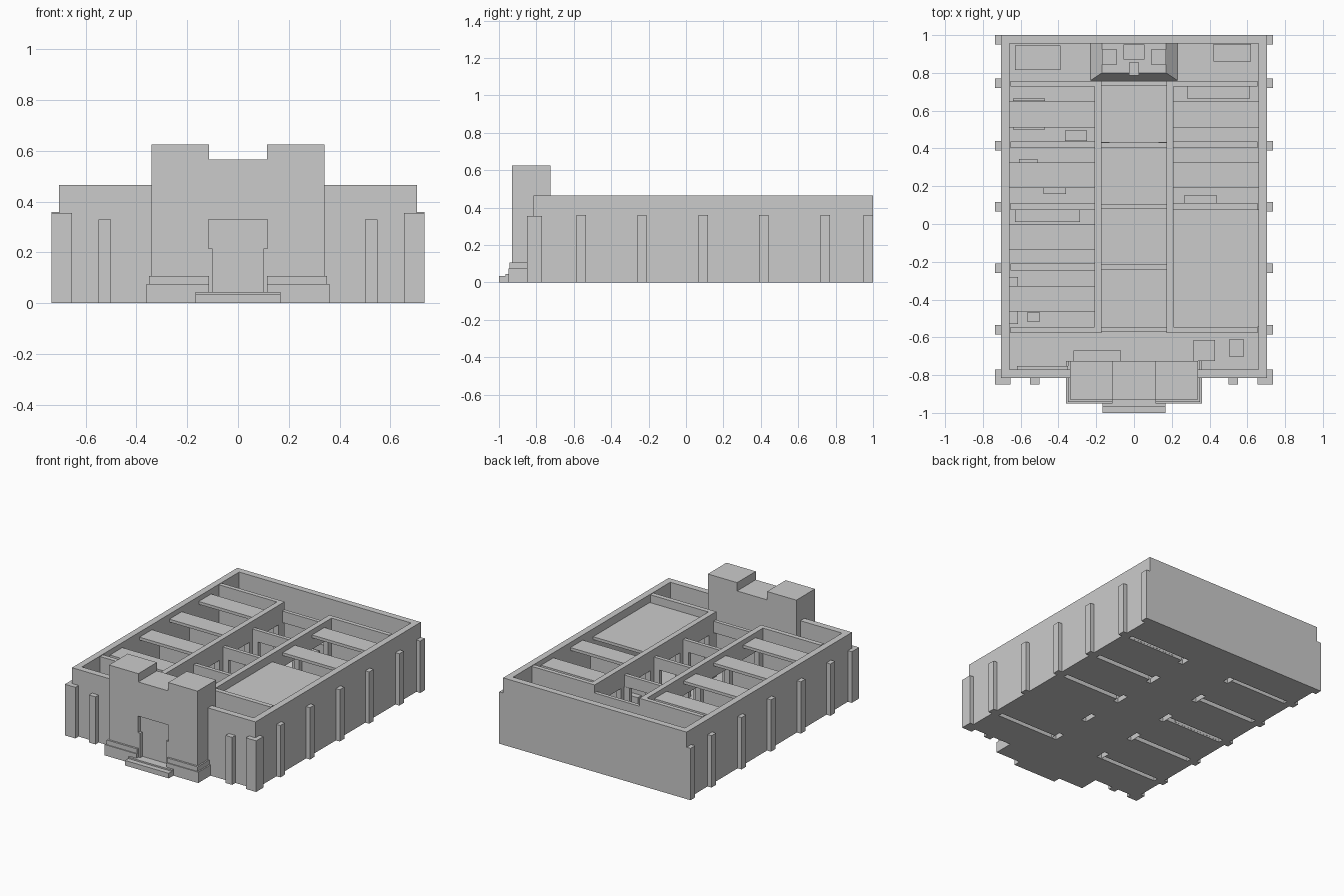
import bpy, bmesh

def finish(bm, name):
    me = bpy.data.meshes.new(name)
    bm.to_mesh(me)
    bm.free()
    ob = bpy.data.objects.new(name, me)
    bpy.context.collection.objects.link(ob)
    return ob

def boxes(name, items, open_base=False):
    """One object from boxes given as (x0, x1, y0, y1, z0, z1)."""
    bm = bmesh.new()
    for x0, x1, y0, y1, z0, z1 in items:
        vs = bmesh.ops.create_cube(bm, size=1)['verts']
        for v in vs:
            v.co.x = x1 if v.co.x > 0 else x0
            v.co.y = y1 if v.co.y > 0 else y0
            v.co.z = z1 if v.co.z > 0 else z0
    if open_base:
        bm.normal_update()
        base = [f for f in bm.faces if f.calc_center_median().z < 0.001]
        bmesh.ops.delete(bm, geom=base, context='FACES_ONLY')
    return finish(bm, name)

def prism(name, pts, lo, hi):
    """Extrude an x,z outline along y."""
    bm = bmesh.new()
    f = bm.faces.new([bm.verts.new((x, lo, z)) for x, z in pts])
    ext = bmesh.ops.extrude_face_region(bm, geom=[f])['geom']
    bmesh.ops.translate(bm, vec=(0, hi - lo, 0),
                        verts=[g for g in ext if isinstance(g, bmesh.types.BMVert)])
    bmesh.ops.recalc_face_normals(bm, faces=bm.faces[:])
    return finish(bm, name)

def both(items):
    """Add the mirror image in x of every box."""
    return items + [(-b[1], -b[0]) + tuple(b[2:]) for b in items]

TOP = 0.465
BEAMS = [0.42, 0.092, -0.228]
ROOMS = [0.58, 0.258, -0.07, -0.395]

# Outer walls
boxes("outer_walls", both([(0.66, 0.705, -0.815, 1.0, 0, TOP),
                           (0.34, 0.66, -0.815, -0.77, 0, TOP)]) + [
    (-0.66, 0.66, 0.955, 1.0, 0, TOP)])

# Cross walls closing the side wings, hollow from below
ends = both([(0.21, 0.655, 0.727, 0.757, 0, TOP),
             (0.21, 0.655, -0.578, -0.545, 0, TOP)])
boxes("wing_end_walls", ends, True)

# Lower partitions between rooms; the right wing has one long front room
parts = ([(-0.655, -0.21, c - 0.018, c + 0.018, 0, 0.36) for c in BEAMS] +
         [(0.21, 0.655, c - 0.018, c + 0.018, 0, 0.36) for c in BEAMS[:2]])
boxes("room_partitions", parts, True)

# Corridor walls: piers at each partition under a continuous upper band
piers = both([(0.172, 0.21, c - 0.05, c + 0.05, 0, 0.33) for c in BEAMS] +
             [(0.172, 0.21, 0.69, 0.757, 0, 0.33),
              (0.172, 0.21, -0.578, -0.50, 0, 0.33)])
boxes("corridor_piers", piers, True)
boxes("corridor_upper_walls", both([(0.172, 0.21, -0.578, 0.757, 0.33, TOP)]))

# Floor with slots beneath the hollow walls
floor = boxes("floor", [(-0.70, 0.70, -0.81, 0.995, 0.0, 0.015)])
cutter = boxes("floor_cutter", [b[:4] + (-0.1, 0.1) for b in ends + parts + piers])
cutter.hide_render = True
mod = floor.modifiers.new("slots", 'BOOLEAN')
mod.object = cutter
mod.operation = 'DIFFERENCE'
mod.solver = 'EXACT'
mod.use_self = True
bpy.context.view_layer.update()
deps = bpy.context.evaluated_depsgraph_get()
cut_mesh = bpy.data.meshes.new_from_object(floor.evaluated_get(deps))
floor.modifiers.clear()
floor.data = cut_mesh
bpy.data.objects.remove(cutter)

# Lintels and slim posts across the corridor
boxes("corridor_arches",
      [(-0.172, 0.172, c - 0.013, c + 0.013, 0.33, 0.41)
       for c in [0.745, 0.418, 0.092, -0.228, -0.56]] +
      both([(0.13, 0.172, c - 0.013, c + 0.013, 0.015, 0.33) for c in BEAMS]))

# Ceiling strips over rooms and the large ceiling panel
boxes("ceiling_strips",
      [(-0.66, -0.21, c - 0.068, c + 0.068, 0.41, 0.43) for c in ROOMS] +
      [(0.21, 0.66, c - 0.068, c + 0.068, 0.41, 0.43) for c in ROOMS[:2]])
boxes("large_room_ceiling", [(0.21, 0.66, -0.545, 0.077, 0.39, 0.41)])

# Buttresses along the sides, at the corners and on the front
side = [(0.70, 0.735, c - 0.025, c + 0.025, 0, 0.36)
        for c in [0.745, 0.415, 0.092, -0.235, -0.56]]
boxes("side_buttresses", both(side + [(0.70, 0.735, 0.95, 1.0, 0, 0.36)]))
boxes("front_buttresses", both([(0.655, 0.735, -0.85, -0.77, 0, 0.355),
                                (0.50, 0.55, -0.85, -0.81, 0, 0.33)]))

# Entrance tower: body, and a front layer with the door recess
tower = [(-0.34, 0), (0.34, 0), (0.34, 0.625), (0.115, 0.625),
         (0.115, 0.567), (-0.115, 0.567), (-0.115, 0.625), (-0.34, 0.625)]
prism("entrance_tower", tower, -0.905, -0.725)
front = [(-0.34, 0), (-0.10, 0), (-0.10, 0.215), (-0.117, 0.215),
         (-0.117, 0.33), (0.117, 0.33), (0.117, 0.215), (0.10, 0.215), (0.10, 0)]
prism("entrance_front", front + tower[1:], -0.93, -0.905)

# Plinths either side of the door, and the steps
boxes("entrance_plinths", both([(0.115, 0.36, -0.95, -0.725, 0, 0.075),
                                (0.115, 0.35, -0.943, -0.725, 0.075, 0.107)]))
boxes("entrance_steps", [(-0.168, 0.168, -1.0, -0.90, 0, 0.035),
                         (-0.168, 0.168, -0.965, -0.90, 0, 0.045)])

# Sloped dais in the rear hall
bm = bmesh.new()
for v in bmesh.ops.create_cube(bm, size=1)['verts']:
    up = v.co.z > 0
    v.co.x = (0.17 if up else 0.235) * (1 if v.co.x > 0 else -1)
    v.co.y = 0.956 if v.co.y > 0 else (0.80 if up else 0.757)
    v.co.z = 0.07 if up else 0.01
finish(bm, "rear_dais")
boxes("dais_seats", both([(0.09, 0.17, 0.845, 0.925, 0.07, 0.16)]) + [
    (-0.055, 0.055, 0.87, 0.95, 0.07, 0.18),
    (-0.027, 0.027, 0.785, 0.855, 0.06, 0.14)])

# Low furniture as plan rectangles with a height
plan = [(-0.63, -0.39, 0.815, 0.945, 0.10), (0.42, 0.62, 0.86, 0.953, 0.10),
        (0.28, 0.615, 0.665, 0.728, 0.12), (-0.63, -0.285, 0.01, 0.075, 0.12),
        (0.265, 0.44, 0.11, 0.15, 0.12), (-0.365, -0.25, 0.44, 0.495, 0.10),
        (-0.64, -0.47, 0.65, 0.665, 0.20), (-0.64, -0.47, 0.50, 0.515, 0.20),
        (-0.48, -0.36, 0.16, 0.19, 0.12), (-0.61, -0.51, 0.325, 0.345, 0.12),
        (-0.66, -0.615, -0.53, -0.46, 0.12), (-0.565, -0.50, -0.52, -0.465, 0.10),
        (-0.66, -0.615, -0.33, -0.28, 0.12)]
boxes("room_furniture", [(a, b, c, d, 0.01, h) for a, b, c, d, h in plan])
boxes("front_hall_furniture", [(-0.32, -0.07, -0.73, -0.67, 0.01, 0.12),
                               (0.315, 0.43, -0.725, -0.615, 0.01, 0.12),
                               (0.505, 0.58, -0.705, -0.61, 0.01, 0.12),
                               (-0.62, -0.35, -0.772, -0.752, 0.01, 0.15)])
